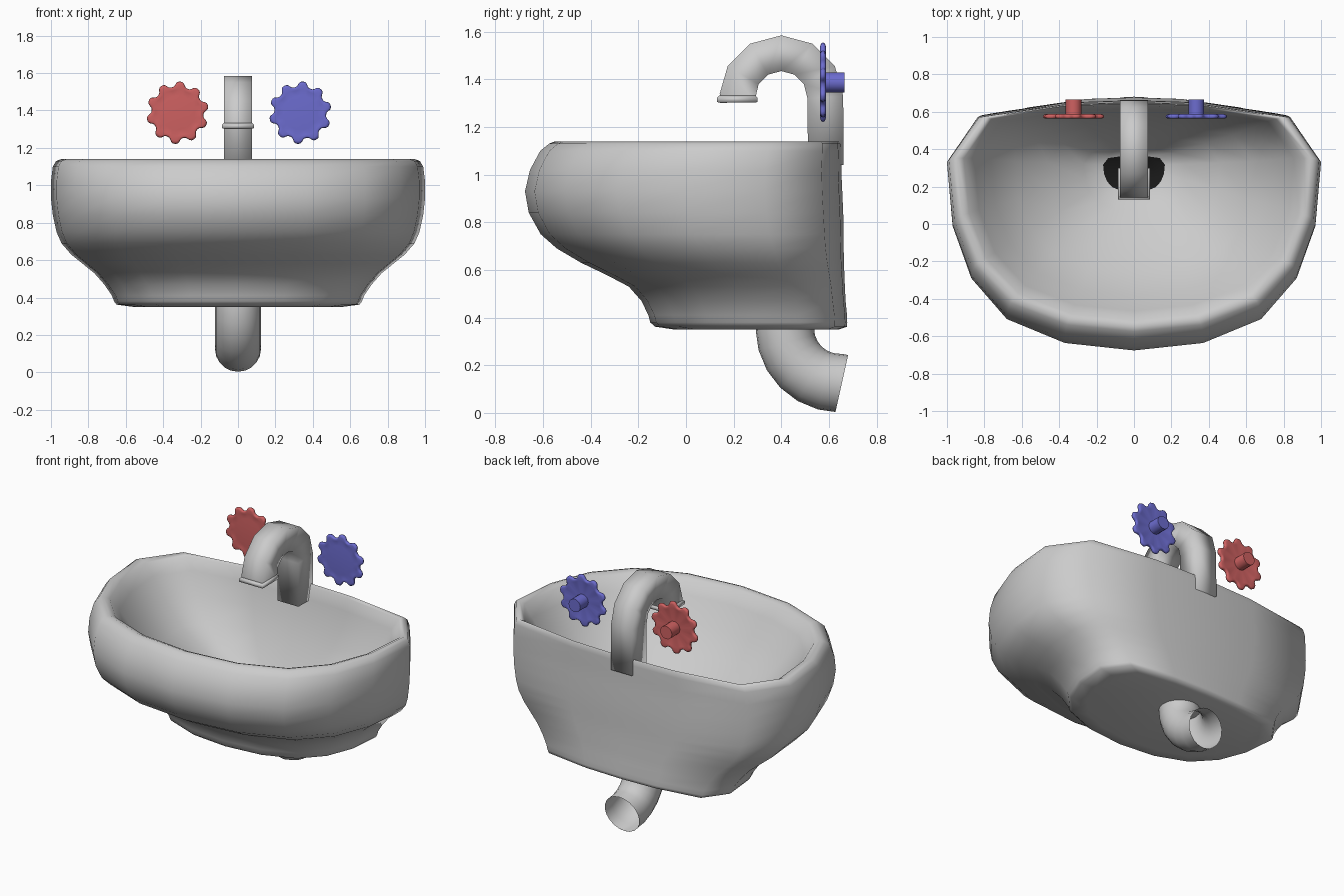
import bpy, bmesh
from math import sin, cos, pi, radians, tanh
from mathutils import Vector

if "Cube" in bpy.data.objects:
    bpy.data.objects.remove(bpy.data.objects["Cube"])


def material(name, rgb):
    m = bpy.data.materials.new(name)
    m.diffuse_color = (*rgb, 1)
    m.use_nodes = True
    m.node_tree.nodes["Principled BSDF"].inputs["Base Color"].default_value = m.diffuse_color
    return m


def loft(name, rings, caps=(True, True), mats=(), angle=50):
    """Skin a list of closed point rings; optionally cap both ends."""
    bm = bmesh.new()
    vr = [[bm.verts.new(p) for p in r] for r in rings]
    n = len(vr[0])
    for a, b in zip(vr, vr[1:]):
        for i in range(n):
            j = (i + 1) % n
            bm.faces.new((a[i], a[j], b[j], b[i]))
    if caps[0]:
        bm.faces.new(vr[0][::-1])
    if caps[1]:
        end = bm.faces.new(vr[-1])
        if len(mats) > 1:
            end.material_index = 1
    bmesh.ops.recalc_face_normals(bm, faces=bm.faces)
    me = bpy.data.meshes.new(name)
    bm.to_mesh(me)
    bm.free()
    ob = bpy.data.objects.new(name, me)
    bpy.context.collection.objects.link(ob)
    for m in mats:
        me.materials.append(m)
    bpy.ops.object.select_all(action='DESELECT')
    ob.select_set(True)
    bpy.context.view_layer.objects.active = ob
    bpy.ops.object.shade_smooth_by_angle(angle=radians(angle))
    return ob


def sweep(path, section):
    """Place a flat section along a (y, z) path lying in the x = 0 plane."""
    pts = [Vector((0, y, z)) for y, z in path]
    rings = []
    for i, p in enumerate(pts):
        t = (pts[min(i + 1, len(pts) - 1)] - pts[max(i - 1, 0)]).normalized()
        side = Vector((1, 0, 0))
        up = side.cross(t)
        rings.append([p + side * a + up * b for a, b in section])
    return rings


# Basin: half outline seen from above (x, fraction from front to back), mirrored
half = [(0, 0), (.37, .03), (.68, .126), (.87, .29), (.97, .5),
        (1, .755), (.835, .937), (.38, .99), (0, 1)]
outline = half + [(-x, t) for x, t in half[-2:0:-1]]
# z, half width, front y, back y: underside, outer wall, rim, inside, drain
levels = [(.35, .56, -.05, .64), (.362, .65, -.13, .676), (.38, .663, -.15, .677),
          (.41, .674, -.158, .676), (.47, .715, -.187, .67), (.53, .768, -.24, .667),
          (.58, .83, -.335, .665), (.63, .892, -.44, .663), (.69, .944, -.542, .662),
          (.75, .97, -.61, .662), (.84, .99, -.66, .66), (.93, 1.0, -.676, .656),
          (1.02, 1.0, -.655, .652), (1.10, .99, -.612, .652), (1.13, .972, -.575, .65),
          (1.14, .945, -.55, .645), (1.125, .91, -.515, .634), (1.05, .855, -.465, .617),
          (.92, .765, -.38, .58), (.79, .635, -.26, .527), (.67, .46, -.1, .467),
          (.56, .27, .075, .402), (.50, .165, .17, .365)]
grey = material("grey", (.8, .8, .8))
black = material("drain_black", (.01, .01, .01))
loft("basin", [[(x * w, f + t * (b - f), z) for x, t in outline]
               for z, w, f, b in levels], mats=(grey, black), angle=100)

# Waste pipe: open quarter bend from the underside to the wall
circle = [(.1225 * cos(2 * pi * i / 20), .1225 * sin(2 * pi * i / 20)) for i in range(20)]
bend = [(.645 - .23 * cos(a), .355 - .23 * sin(a))
        for a in [i * pi / 12 for i in range(7)]]
pipe = sweep([(.415, .38)] + bend + [(.654, .123)], circle)
loft("waste_pipe", pipe, caps=(False, False))

# Spout: square section swept up and over
square = [(-.075, -.075), (.075, -.075), (.075, .075), (-.075, .075)]
arch = [(.40 + .185 * cos(a), 1.325 + .185 * sin(a)) for a in [i * pi / 6 for i in range(7)]]
loft("spout", sweep([(.587, 1.04)] + arch + [(.217, 1.31)], square), angle=100)

# Flange around the spout mouth
loft("spout_flange", [[(sx * h, .215 + sy * h, z)
                       for sx, sy in ((-1, -1), (1, -1), (1, 1), (-1, 1))]
                      for z, h in ((1.303, .078), (1.306, .085), (1.324, .085), (1.332, .076))],
     angle=100)

# Taps: ten-lobed wheel on a short stem, one red and one blue
for side, name, rgb in ((-1, "hot", (.62, .12, .12)), (1, "cold", (.15, .15, .62))):
    mat = material(name + "_colour", rgb)
    cx, cz = .005 + side * .328, 1.388
    wheel = []
    # y, radius scale, lobe strength
    for y, s, k in ((.563, .2, 0), (.565, .6, 0), (.567, .8, .2), (.563, .92, .8), (.567, .98, 1),
                    (.575, 1, 1), (.583, .98, 1), (.587, .92, .8), (.583, .8, .2), (.583, .2, 0)):
        ring = []
        for i in range(120):
            a = 2 * pi * i / 120
            lobe = tanh(1.6 * cos(10 * a - 2.27)) / tanh(1.6)
            r = s * (.153 + .014 * k * lobe)
            ring.append((cx + r * cos(a), y, cz + r * sin(a)))
        wheel.append(ring)
    loft(name + "_tap_wheel", wheel, mats=(mat,), angle=100)
    loft(name + "_tap_stem", [[(cx + .042 * cos(pi * i / 8), y, cz + .042 * sin(pi * i / 8))
                               for i in range(16)] for y in (.575, .665)], mats=(mat,))
